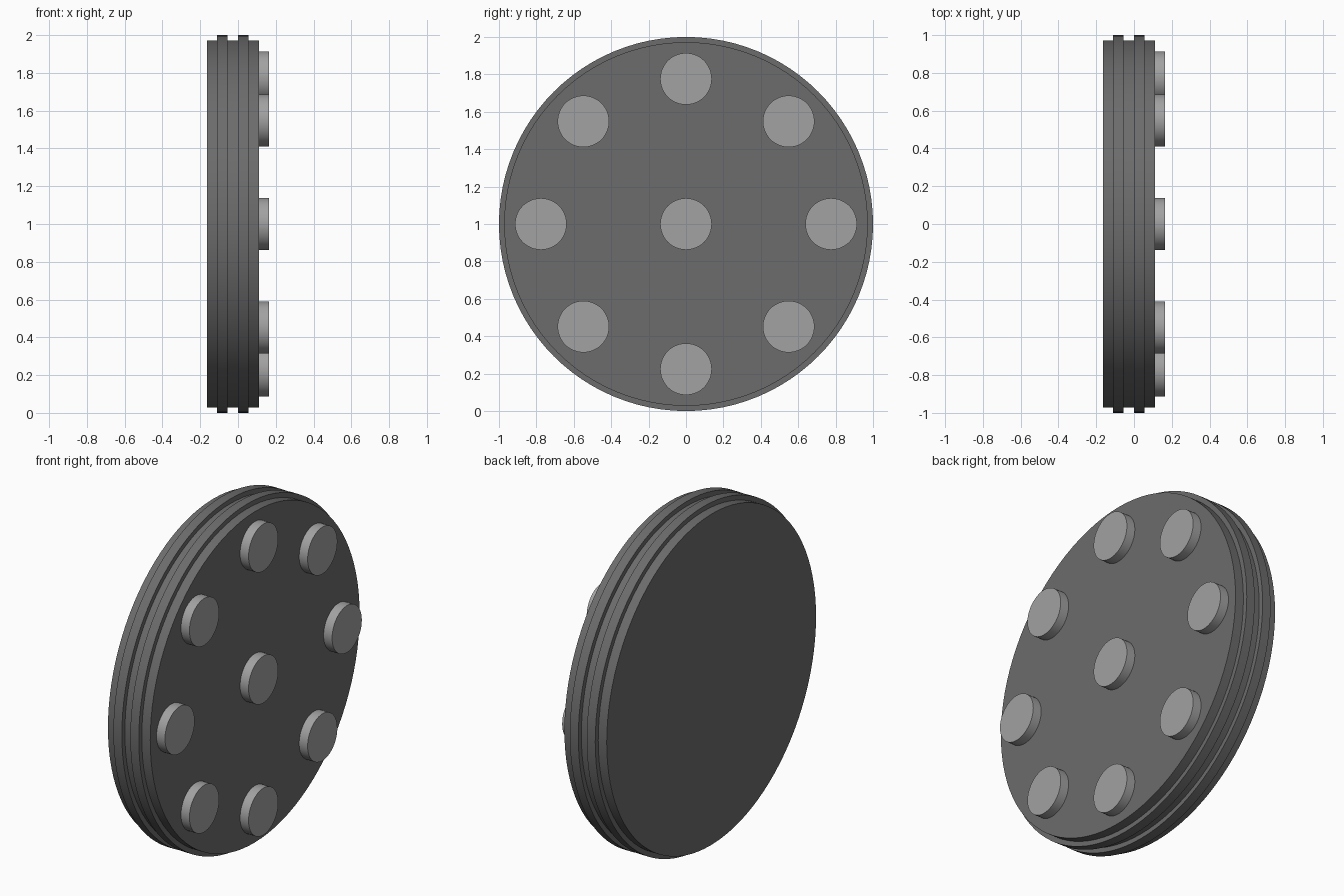
import bpy, bmesh, math

if "Cube" in bpy.data.objects:
    bpy.data.objects.remove(bpy.data.objects["Cube"])


def material(name, v):
    m = bpy.data.materials.new(name)
    m.diffuse_color = (v, v, v, 1)
    m.use_nodes = True
    m.node_tree.nodes["Principled BSDF"].inputs["Base Color"].default_value = m.diffuse_color
    return m


dark = material("dark grey", 0.15)
light = material("light grey", 0.36)


def lathe_x(name, profile, mat, y=0, z=0, sides=96):
    """Closed solid turned about the x axis from (x, radius) points."""
    bm = bmesh.new()
    rings = []
    for x, r in profile:
        rings.append([bm.verts.new((x, y + r * math.cos(2 * math.pi * i / sides),
                                    z + r * math.sin(2 * math.pi * i / sides)))
                      for i in range(sides)])
    for a, b in zip(rings, rings[1:]):
        for i in range(sides):
            j = (i + 1) % sides
            bm.faces.new((a[i], a[j], b[j], b[i]))
    bm.faces.new(rings[0])
    bm.faces.new(rings[-1])
    bmesh.ops.recalc_face_normals(bm, faces=bm.faces)
    me = bpy.data.meshes.new(name)
    bm.to_mesh(me)
    bm.free()
    me.materials.append(mat)
    ob = bpy.data.objects.new(name, me)
    bpy.context.collection.objects.link(ob)
    bpy.ops.object.select_all(action='DESELECT')
    ob.select_set(True)
    bpy.context.view_layer.objects.active = ob
    bpy.ops.object.shade_smooth_by_angle(angle=math.radians(30))
    return ob


# Disc with two raised bands round the rim
S = 0.055
profile = []
for k, r in enumerate((0.972, 1.0, 0.972, 1.0, 0.972)):
    profile += [(-3 * S + k * S, r), (-2 * S + k * S, r)]
lathe_x("disc", profile, dark, z=1)

# Studs on the right face: one in the middle, eight in a ring
stud = [(2 * S, 0.138), (3 * S, 0.138)]
lathe_x("centre_stud", stud, light, z=1, sides=48)
for i in range(8):
    a = math.pi / 4 * i
    lathe_x(f"ring_stud_{i + 1}", stud, light, 0.776 * math.cos(a), 1 + 0.776 * math.sin(a), 48)
